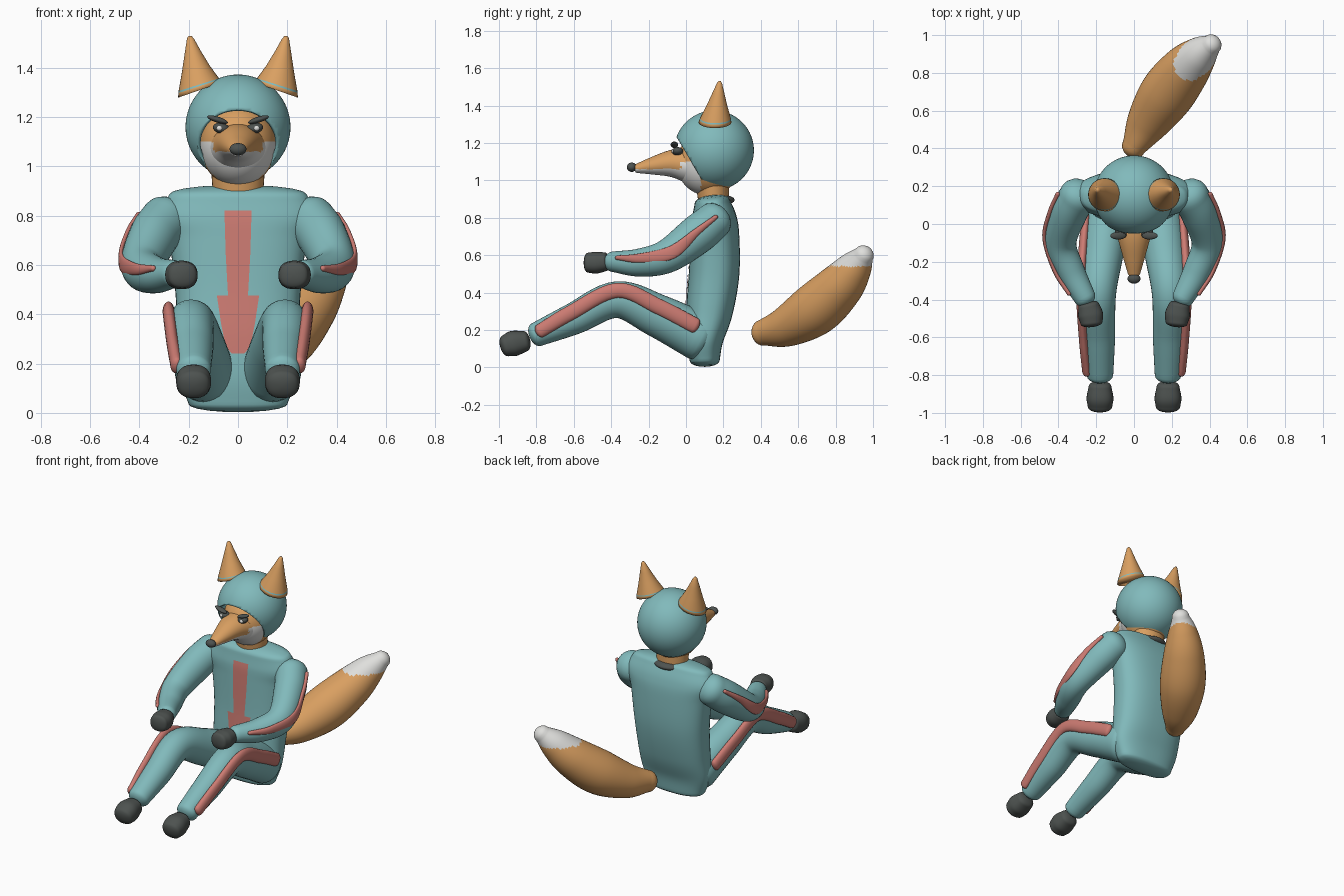
import bpy, bmesh, math
from mathutils import Vector, Matrix

if "Cube" in bpy.data.objects:
    bpy.data.objects.remove(bpy.data.objects["Cube"], do_unlink=True)


def material(name, r, g, b):
    m = bpy.data.materials.new(name)
    m.use_nodes = True
    m.diffuse_color = (r, g, b, 1)
    m.node_tree.nodes["Principled BSDF"].inputs["Base Color"].default_value = (r, g, b, 1)
    return m


TEAL = material("teal suit", .22, .49, .50)
ORANGE = material("orange fur", .70, .35, .12)
WHITE = material("white fur", .74, .74, .72)
PINK = material("coral stripe", .61, .20, .17)
DARK = material("charcoal", .075, .085, .08)
UP, BACK = Vector((0, 0, 1)), Vector((0, 1, 0))


def finish(bm, name, mats, rule=None):
    """Turn a bmesh into a smooth object, colouring faces by an optional rule."""
    bmesh.ops.recalc_face_normals(bm, faces=bm.faces)
    for f in bm.faces:
        f.smooth = True
        if rule:
            f.material_index = int(rule(f.calc_center_median()))
    me = bpy.data.meshes.new(name)
    bm.to_mesh(me)
    bm.free()
    for m in mats:
        me.materials.append(m)
    ob = bpy.data.objects.new(name, me)
    bpy.context.collection.objects.link(ob)
    return ob


def frames(stations, ref=UP, per=8):
    """Smooth curve through (x, y, z, half width, half height) stations."""
    st = [Vector(s) for s in stations]
    st = [2 * st[0] - st[1]] + st + [2 * st[-1] - st[-2]]
    pts = []
    for i in range(1, len(st) - 2):
        a, b, c, d = st[i - 1:i + 3]
        for k in range(per):
            t = k / per
            pts.append(.5 * (2 * b + (c - a) * t + (2 * a - 5 * b + 4 * c - d) * t ** 2
                             + (3 * b - a - 3 * c + d) * t ** 3))
    pts.append(st[-2])
    out = []
    for i, p in enumerate(pts):
        d = (pts[min(i + 1, len(pts) - 1)] - pts[max(i - 1, 0)])
        tan = Vector(d[:3]).normalized()
        side = tan.cross(ref).normalized()
        out.append((Vector(p[:3]), tan, side, side.cross(tan), p[3], p[4]))
    return out


def tube(name, stations, mats, rule=None, ref=UP, power=1, cap=1, seg=32, per=8):
    """Loft of rounded sections with domed ends."""
    fr = frames(stations, ref, per)
    steps = [k * math.pi / 10 for k in range(1, 5)]
    rings = []

    def dome(f, sign):
        p, t, s, u, a, b = f
        h = cap * min(a, b) * sign
        return [(p + t * h * math.sin(q), t, s, u, a * math.cos(q), b * math.cos(q)) for q in steps]
    rings = dome(fr[0], -1)[::-1] + fr + dome(fr[-1], 1)

    def soft(v):
        return math.copysign(abs(v) ** power, v)
    bm = bmesh.new()
    loops = []
    for p, t, s, u, a, b in rings:
        ang = [2 * math.pi * k / seg for k in range(seg)]
        loops.append([bm.verts.new(p + s * a * soft(math.cos(q)) + u * b * soft(math.sin(q))) for q in ang])
    for l, m in zip(loops, loops[1:]):
        for k in range(seg):
            n = (k + 1) % seg
            bm.faces.new((l[k], l[n], m[n], m[k]))
    for loop, f, sign in ((loops[0], fr[0], -1), (loops[-1], fr[-1], 1)):
        tip = bm.verts.new(f[0] + f[1] * sign * cap * min(f[4], f[5]))
        for k in range(seg):
            bm.faces.new((loop[k], loop[(k + 1) % seg], tip))
    return finish(bm, name, mats, rule)


def ball(name, centre, size, mats, rule=None, tilt=0, seg=32):
    bm = bmesh.new()
    mat = Matrix.Translation(centre) @ Matrix.Rotation(tilt, 4, 'Y') @ Matrix.Diagonal((*size, 1))
    bmesh.ops.create_uvsphere(bm, u_segments=seg, v_segments=seg * 3 // 4, radius=1, matrix=mat)
    return finish(bm, name, mats, rule)


def limb_stripe(name, stations, s, first, last, raised, thick, widths):
    """Raised strip that follows the outer side of a limb."""
    fr = frames(stations)
    picks = []
    n = len(widths)
    for i, (w, r) in enumerate(zip(widths, raised)):
        p, t, side, u, a, b = fr[round((first + (last - first) * i / (n - 1)) * (len(fr) - 1))]
        out = side if side.x * s > 0 else -side
        q = p + out * a * .97 + u * r
        picks.append((*q, thick, w))
    tube(name, picks, [PINK], cap=1, seg=20)


# Torso
torso = tube("torso", [(0, .10, .035, .20, .08), (0, .10, .15, .24, .10), (0, .125, .3, .245, .125),
                       (0, .15, .5, .255, .135), (0, .155, .7, .28, .13), (0, .15, .8, .315, .12),
                       (0, .14, .885, .28, .095)],
             [TEAL], ref=BACK, power=.8, cap=.4, seg=48)

# Chest stripe, laid on the torso front
bm = bmesh.new()
for outline in ([(.82, .055), (.65, .05), (.47, .04)], [(.475, .085), (.36, .068), (.27, .05), (.24, .025)]):
    rows = []
    for (z0, w0), (z1, w1) in zip(outline, outline[1:]):
        for k in range(9):
            z, w = z0 + (z1 - z0) * k / 8, w0 + (w1 - w0) * k / 8
            rows.append([bm.verts.new((w * c / 4, -.1, z)) for c in range(-4, 5)])
    for l, m in zip(rows, rows[1:]):
        for k in range(8):
            bm.faces.new((l[k], m[k], m[k + 1], l[k + 1]))
bmesh.ops.remove_doubles(bm, verts=bm.verts, dist=.0001)
chest = finish(bm, "chest_stripe", [PINK])
wrap = chest.modifiers.new("wrap", 'SHRINKWRAP')
wrap.target = torso
wrap.wrap_method = 'PROJECT'
wrap.use_project_y = True
wrap.wrap_mode = 'ABOVE_SURFACE'
wrap.offset = .005

# Head, muzzle, neck and collar


def pale(c):
    return c.y < .08 and c.z < (1.1 if abs(c.x) > .1 and c.y > -.03 else 1.06)


ball("head", (0, .12, 1.09), (.155, .17, .172), [ORANGE, WHITE], pale, seg=64)
tube("muzzle", [(0, .03, 1.08, .12, .10), (0, -.07, 1.09, .088, .075), (0, -.18, 1.077, .057, .047),
                (0, -.265, 1.063, .032, .024)], [ORANGE, WHITE], pale, seg=48, cap=.5)
tube("neck", [(0, .15, .86, .10, .08), (0, .14, 1.0, .11, .09)], [ORANGE], ref=BACK, cap=.2)
ball("collar", (0, .175, .895), (.10, .085, .03), [DARK])
ball("nose", (0, -.29, 1.07), (.034, .026, .025), [DARK])

# Open-faced hood
bm = bmesh.new()
bmesh.ops.create_uvsphere(bm, u_segments=64, v_segments=40, radius=.213, matrix=Matrix.Translation((0, .15, 1.16)))
bmesh.ops.bisect_plane(bm, geom=bm.verts[:] + bm.edges[:] + bm.faces[:], plane_co=(0, .03, 1.095),
                       plane_no=(0, -.86, -.51), clear_outer=True)
hood = finish(bm, "hood", [TEAL])
shell = hood.modifiers.new("shell", 'SOLIDIFY')
shell.thickness = .015
shell.offset = -1

# Tail with a pale tip
tube("tail", [(0, .41, .185, .065, .07), (.075, .54, .22, .115, .11), (.175, .69, .31, .145, .14),
              (.275, .82, .43, .13, .125), (.35, .90, .53, .095, .095), (.41, .95, .60, .055, .055)],
     [ORANGE, WHITE], lambda c: c.z > .54, cap=.9, seg=40, per=10)

for s, side in ((1, "left"), (-1, "right")):
    # Eye and brow
    ball(side + "_eye", (s * .068, -.045, 1.155), (.034, .03, .022), [DARK], tilt=-s * .2)
    ball(side + "_eye_glint", (s * .075, -.07, 1.155), (.012, .008, .010), [WHITE], seg=16)
    ball(side + "_brow", (s * .083, -.062, 1.19), (.044, .02, .012), [DARK], tilt=-s * .3)

    # Ear: leaning cone on a slanted base with a thin band
    bm = bmesh.new()
    base, tip = Vector((s * .155, .155, 1.31)), Vector((s * .195, .18, 1.53))
    loops = []
    for t, r in ((0, .088), (.07, .084), (.1, .082), (.4, .056), (.7, .033), (.95, .014), (1, .006)):
        c = base.lerp(tip, t)
        ring = []
        for k in range(32):
            q = 2 * math.pi * k / 32
            dx = r * math.cos(q)
            ring.append(bm.verts.new(c + Vector((dx, r * math.sin(q), -s * dx * .35 * (1 - t)))))
        loops.append(ring)
    for i, (l, m) in enumerate(zip(loops, loops[1:])):
        for k in range(32):
            f = bm.faces.new((l[k], l[(k + 1) % 32], m[(k + 1) % 32], m[k]))
            f.material_index = int(i == 1)
    bm.faces.new(loops[0])
    bm.faces.new(loops[-1])
    finish(bm, side + "_ear", [ORANGE, TEAL])

    # Arm, its stripe and hand
    arm = [(s * .295, .15, .785, .10, .10), (s * .345, .06, .71, .098, .105), (s * .39, -.1, .595, .085, .09),
           (s * .335, -.25, .56, .075, .075), (s * .26, -.39, .565, .058, .055)]
    tube(side + "_arm", arm, [TEAL], cap=.8)
    limb_stripe(side + "_arm_stripe", arm, s, .06, .9, (.045, .035, .01, .02, .025), .012,
                (.012, .02, .035, .025, .012))
    tube(side + "_hand", [(s * .24, -.43, .565, .055, .05), (s * .23, -.48, .56, .066, .058),
                          (s * .225, -.525, .56, .058, .053)], [DARK], cap=.4, power=.85)

    # Leg, its stripe and foot
    leg = [(s * .135, .07, .165, .12, .13), (s * .165, -.15, .275, .11, .115), (s * .19, -.37, .362, .095, .098),
           (s * .185, -.6, .26, .085, .085), (s * .18, -.8, .175, .07, .065)]
    tube(side + "_leg", leg, [TEAL], cap=.6)
    limb_stripe(side + "_leg_stripe", leg, s, .06, .96, (.035, .04, .05, .035, .01), .024,
                (.042, .042, .04, .04, .037))
    tube(side + "_foot", [(s * .18, -.86, .14, .06, .055), (s * .18, -.92, .128, .071, .068),
                          (s * .18, -.965, .115, .065, .058)], [DARK], cap=.5, power=.85)
